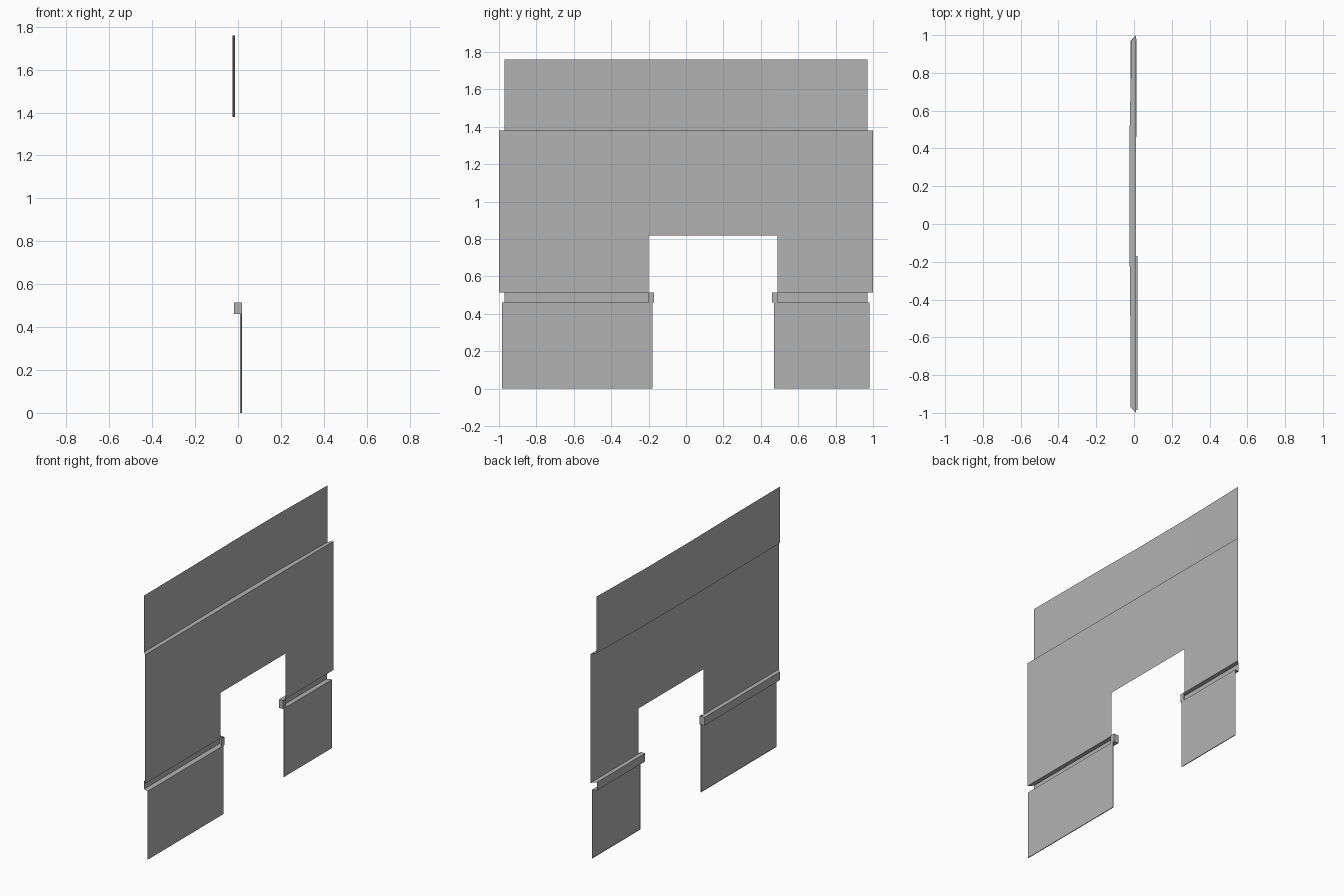
import bpy

if "Cube" in bpy.data.objects:
    bpy.data.objects.remove(bpy.data.objects["Cube"])

DOOR_L, DOOR_R, DOOR_TOP = -0.20, 0.49, 0.82
WALL_X = 0.01

# Darker grey wall material
grey = bpy.data.materials.new("wall_grey")
grey.diffuse_color = (0.45, 0.45, 0.45, 1)
grey.use_nodes = True
grey.node_tree.nodes["Principled BSDF"].inputs["Base Color"].default_value = grey.diffuse_color


def make(name, verts, faces):
    mesh = bpy.data.meshes.new(name)
    mesh.from_pydata(verts, [], faces)
    mesh.validate()
    mesh.update()
    mesh.materials.append(grey)
    ob = bpy.data.objects.new(name, mesh)
    bpy.context.collection.objects.link(ob)
    return ob


def sheet(name, rows):
    """Bridge rows of equal point count into a folded thin sheet."""
    n = len(rows[0])
    verts = [p for row in rows for p in row]
    faces = [(r * n + i, r * n + i + 1, (r + 1) * n + i + 1, (r + 1) * n + i)
             for r in range(len(rows) - 1) for i in range(n - 1)]
    return make(name, verts, faces)


# Main wall sheet with the doorway notch
outline = [(-1, 0.515), (DOOR_L, 0.515), (DOOR_L, DOOR_TOP), (DOOR_R, DOOR_TOP),
           (DOOR_R, 0.515), (1, 0.515), (1, 1.38), (-1, 1.38)]
make("main_wall", [(WALL_X, y, z) for y, z in outline], [range(len(outline))])

# Upper band, slightly bowed and set back behind a ledge with mitred ends
bow = [(-0.97, -0.018), (-0.45, -0.02), (0, -0.025), (0.45, -0.024), (0.97, -0.013)]
sheet("upper_band", [
    [(WALL_X, y / 0.97, 1.38) for y, x in bow],
    [(x, y, 1.38) for y, x in bow],
    [(x, y, 1.76) for y, x in bow],
])

# Each side of the door: recessed channel, lower panel, underside
sides = [
    # name, face x, wall outer, channel outer, panel outer, panel inner, channel inner, door edge
    ("left", 0.018, -1.0, -0.97, -0.985, -0.18, -0.17, DOOR_L),
    ("right", 0.014, 1.0, 0.97, 0.98, 0.47, 0.46, DOOR_R),
]
for name, fx, wall, chan, outer, inner, cap, door in sides:
    back = -0.018
    sheet(name + "_channel", [
        [(WALL_X, wall, 0.515), (WALL_X, cap, 0.515)],
        [(back, chan, 0.515), (back, cap, 0.515)],
        [(back, chan, 0.46), (back, cap, 0.46)],
        [(fx, outer, 0.46), (fx, cap, 0.46)],
    ])
    # Closed block where the channel meets the doorway
    sheet(name + "_channel_end", [
        [(fx, door, z) for z in (0.46, 0.515)],
        [(fx, cap, z) for z in (0.46, 0.515)],
        [(back, cap, z) for z in (0.46, 0.515)],
    ])
    # Lower panel with a narrow jamb return
    sheet(name + "_lower_panel", [
        [(fx, outer, z) for z in (0, 0.46)],
        [(fx, inner, z) for z in (0, 0.46)],
        [(fx - 0.005, inner, z) for z in (0, 0.46)],
    ])
    # Thin foot under the panel
    sheet(name + "_foot", [
        [(x, outer, 0) for x in (fx - 0.005, fx)],
        [(x, inner, 0) for x in (fx - 0.005, fx)],
    ])
